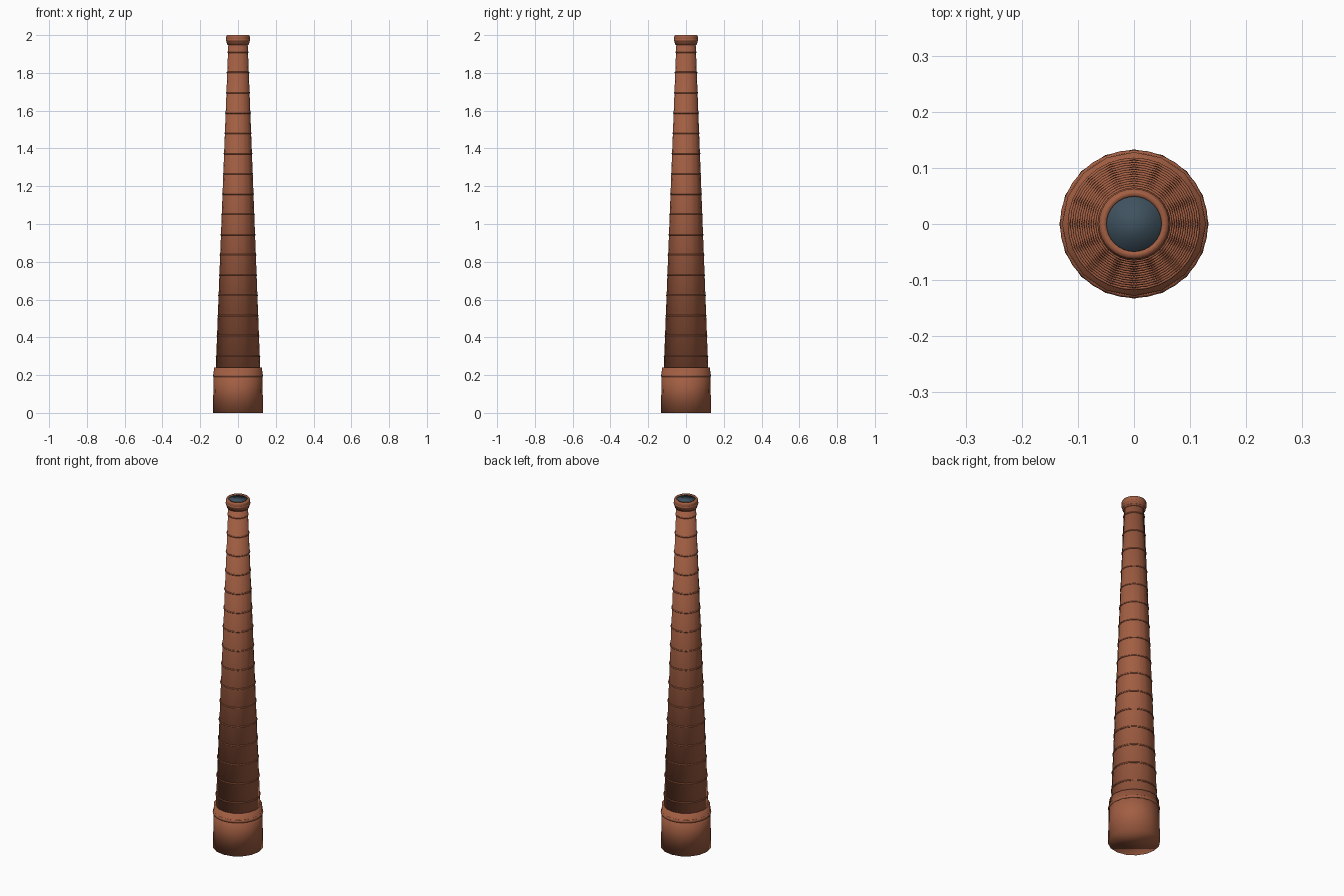
import bpy, bmesh, math

if "Cube" in bpy.data.objects:
    bpy.data.objects.remove(bpy.data.objects["Cube"])


def material(name, rgb):
    m = bpy.data.materials.new(name)
    m.diffuse_color = (*rgb, 1)
    m.use_nodes = True
    m.node_tree.nodes["Principled BSDF"].inputs["Base Color"].default_value = m.diffuse_color
    return m


BRICK = material("brick red", (0.36, 0.112, 0.055))
FLUE = material("dark slate", (0.05, 0.085, 0.115))


def lathe(name, profile, mat, sides=16, closed=False):
    """Spin (radius, z) points round z; open profiles get end caps."""
    bm = bmesh.new()
    rings = [[bm.verts.new((r * math.cos(math.tau * i / sides),
                            r * math.sin(math.tau * i / sides), z))
              for i in range(sides)] for r, z in profile]
    pairs = list(zip(rings, rings[1:]))
    if closed:
        pairs.append((rings[-1], rings[0]))
    for a, b in pairs:
        for i in range(sides):
            j = (i + 1) % sides
            bm.faces.new((a[i], a[j], b[j], b[i]))
    if not closed:
        bm.faces.new(rings[0][::-1])
        bm.faces.new(rings[-1])
    bmesh.ops.recalc_face_normals(bm, faces=bm.faces)
    for f in bm.faces:
        f.smooth = True
    me = bpy.data.meshes.new(name)
    bm.to_mesh(me)
    bm.free()
    me.materials.append(mat)
    ob = bpy.data.objects.new(name, me)
    bpy.context.collection.objects.link(ob)
    return ob


def ring(name, radius, z, thick, height, sides=32):
    """Rounded band: a torus with an elliptical section."""
    section = [(radius + thick * math.cos(math.tau * k / 8),
                z + height * math.sin(math.tau * k / 8)) for k in range(8)]
    return lathe(name, section, BRICK, sides, closed=True)


def shaft_radius(z):
    return 0.119 + (0.051 - 0.119) * (z - 0.2) / (1.96 - 0.2)


# Plinth and its moulding
lathe("plinth", [(0.133, 0), (0.128, 0.24)], BRICK)
ring("plinth_moulding", 0.127, 0.198, 0.005, 0.009)

# Tapered stack
lathe("stack", [(shaft_radius(0.2), 0.2), (shaft_radius(1.96), 1.96)], BRICK)

# Thin bands up the stack
for i in range(16):
    z = 0.3 + 0.1073 * i
    ring(f"band_{i + 1}", shaft_radius(z), z, 0.003, 0.004)

# Crown mouldings and rim
ring("crown_lower_moulding", 0.052, 1.955, 0.007, 0.008)
ring("crown_middle_moulding", 0.056, 1.974, 0.009, 0.009)
lathe("crown_rim", [(0.049, 1.95), (0.058, 1.95), (0.063, 1.978),
                    (0.063, 1.992), (0.059, 2.0), (0.049, 2.0)],
      BRICK, 32, closed=True)

# Dark flue opening
lathe("flue", [(0.0495, 1.955), (0.0495, 1.995)], FLUE, 32)
